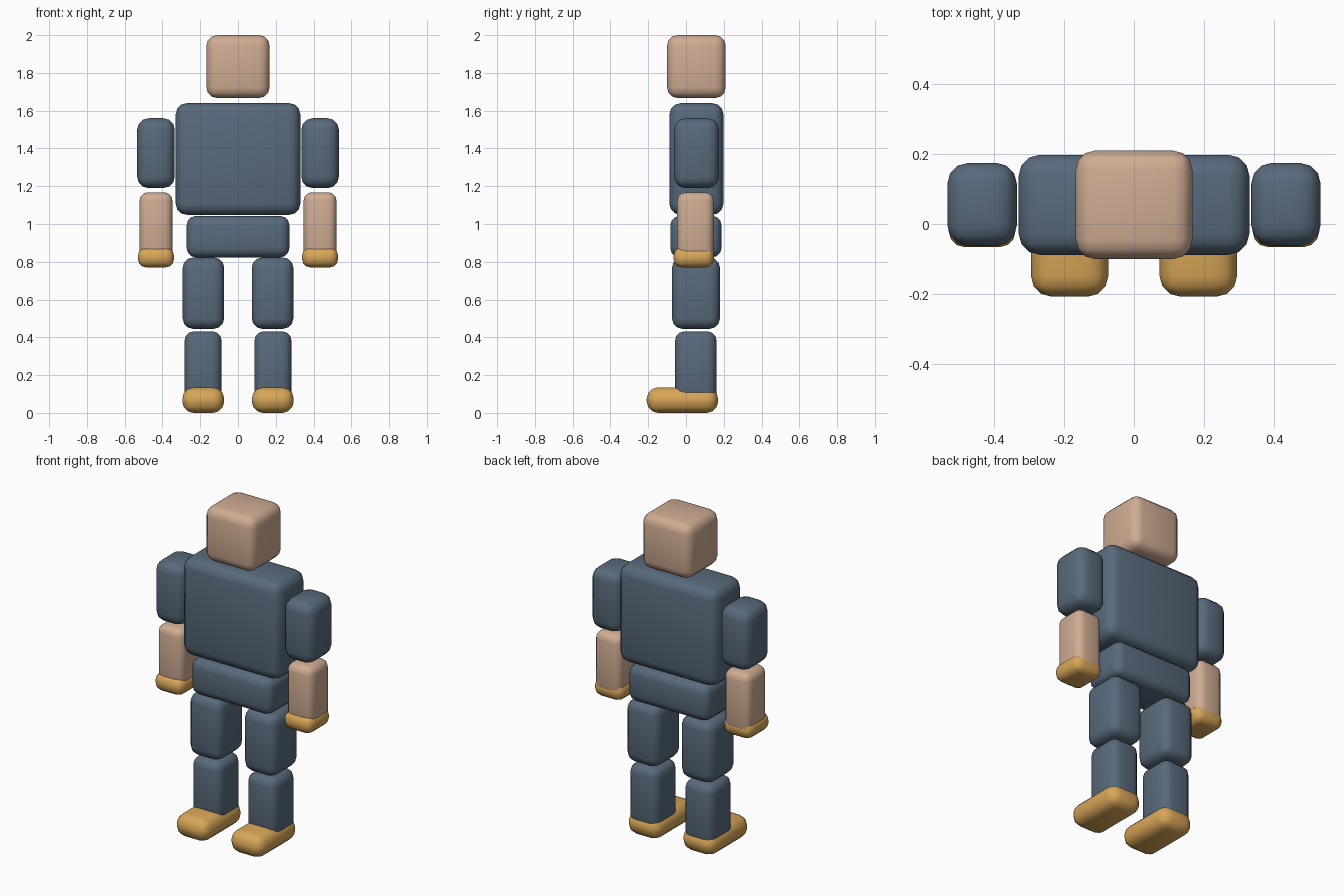
import bpy
import bmesh

if "Cube" in bpy.data.objects:
    bpy.data.objects.remove(bpy.data.objects["Cube"])


def srgb(r, g, b):
    """Convert 0-255 display values to a linear colour."""
    return tuple(((c / 255 + 0.055) / 1.055) ** 2.4 for c in (r, g, b)) + (1.0,)


def make_material(name, rgb):
    mat = bpy.data.materials.new(name)
    mat.diffuse_color = srgb(*rgb)
    mat.use_nodes = True
    mat.node_tree.nodes["Principled BSDF"].inputs["Base Color"].default_value = mat.diffuse_color
    return mat


slate = make_material("slate_blue", (88, 106, 124))
skin = make_material("skin_tan", (207, 172, 147))
ochre = make_material("ochre", (216, 166, 88))


def rounded_box(name, x, y, z, mat, radius):
    """Rounded box from (min, max) ranges along each axis."""
    bm = bmesh.new()
    bmesh.ops.create_cube(bm, size=1.0)
    for v in bm.verts:
        for i, (lo, hi) in enumerate((x, y, z)):
            v.co[i] = lo if v.co[i] < 0 else hi
    mesh = bpy.data.meshes.new(name)
    bm.to_mesh(mesh)
    bm.free()
    mesh.materials.append(mat)
    obj = bpy.data.objects.new(name, mesh)
    bpy.context.collection.objects.link(obj)
    bevel = obj.modifiers.new("rounding", 'BEVEL')
    bevel.width = radius
    bevel.segments = 3
    bevel.limit_method = 'NONE'
    for p in mesh.polygons:
        p.use_smooth = True
    return obj


# Head and body
rounded_box("head", (-0.167, 0.167), (-0.10, 0.21), (1.667, 2.0), skin, 0.055)
rounded_box("torso", (-0.33, 0.33), (-0.088, 0.198), (1.048, 1.64), slate, 0.06)
rounded_box("hips", (-0.272, 0.272), (-0.083, 0.188), (0.823, 1.043), slate, 0.05)

# Limb parts, given for the +x side: x, y, z ranges, material, radius
limbs = {
    "upper_arm": ((0.335, 0.534), (-0.063, 0.175), (1.19, 1.56), slate, 0.06),
    "forearm": ((0.347, 0.522), (-0.047, 0.148), (0.80, 1.168), skin, 0.045),
    "hand": ((0.339, 0.53), (-0.066, 0.147), (0.77, 0.877), ochre, 0.045),
    "thigh": ((0.073, 0.293), (-0.074, 0.18), (0.445, 0.823), slate, 0.055),
    "shin": ((0.087, 0.283), (-0.058, 0.162), (0.05, 0.432), slate, 0.05),
    "foot": ((0.073, 0.295), (-0.208, 0.17), (0.0, 0.135), ochre, 0.06),
}
for name, (x, y, z, mat, radius) in limbs.items():
    rounded_box("left_" + name, x, y, z, mat, radius)
    rounded_box("right_" + name, (-x[1], -x[0]), y, z, mat, radius)
